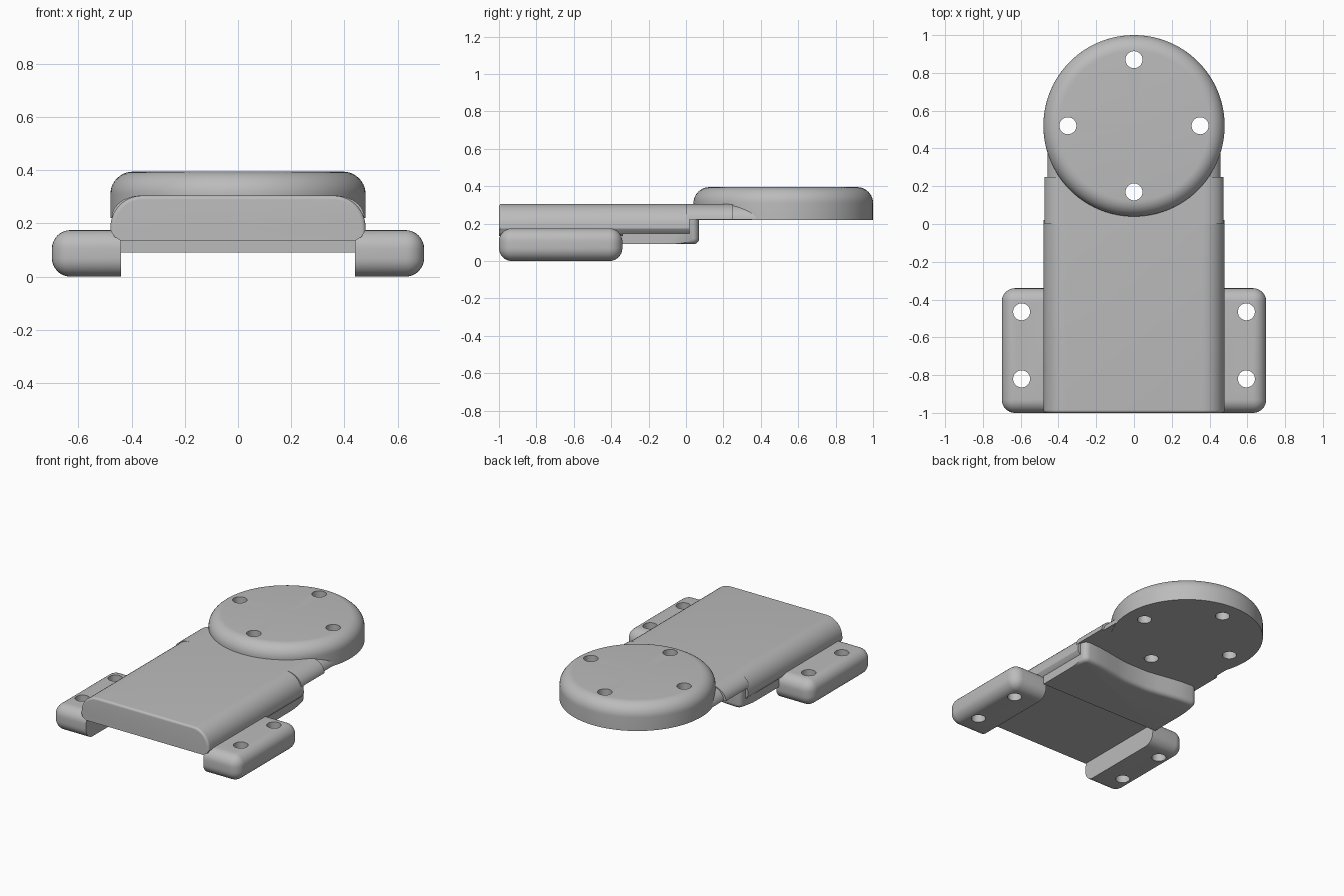
import bpy, bmesh, math
from mathutils import Vector

cube = bpy.data.objects.get("Cube")
if cube:
    bpy.data.objects.remove(cube, do_unlink=True)

grey = bpy.data.materials.new("plain_grey")
grey.use_nodes = True
colour = (0.5, 0.5, 0.5, 1)
grey.diffuse_color = colour
grey.node_tree.nodes["Principled BSDF"].inputs["Base Color"].default_value = colour


def prism(bm, points, axis, length):
    """Extrude a closed 3D outline by length along axis."""
    face = bm.faces.new([bm.verts.new(p) for p in points])
    new = bmesh.ops.extrude_face_region(bm, geom=[face])["geom"]
    bmesh.ops.translate(bm, verts=[v for v in new if isinstance(v, bmesh.types.BMVert)],
                        vec=Vector(axis) * length)
    bmesh.ops.recalc_face_normals(bm, faces=bm.faces[:])


def round_edges(bm, rule, radius, segments=8):
    """Bevel the edges whose two end points both satisfy the rule."""
    edges = [e for e in bm.edges if all(rule(v.co) for v in e.verts)]
    bmesh.ops.bevel(bm, geom=edges, offset=radius, segments=segments,
                    profile=0.5, affect='EDGES', clamp_overlap=True)


def arc(cx, cy, rx, ry, start, end, steps=10):
    angles = [math.radians(start + (end - start) * i / steps) for i in range(steps + 1)]
    return [(cx + rx * math.cos(a), cy + ry * math.sin(a)) for a in angles]


def mirrored(half):
    return half + [(-x, y) for x, y in reversed(half)]


def finish(name, bm, holes=()):
    """Make the object, drill vertical bolt holes and shade it."""
    mesh = bpy.data.meshes.new(name)
    bm.to_mesh(mesh)
    bm.free()
    mesh.materials.append(grey)
    obj = bpy.data.objects.new(name, mesh)
    bpy.context.collection.objects.link(obj)
    bpy.ops.object.select_all(action='DESELECT')
    for x, y in holes:
        bpy.ops.mesh.primitive_cylinder_add(vertices=32, radius=0.045, depth=2, location=(x, y, 0))
        drill = bpy.context.object
        drill.hide_render = True
        drill.data.materials.append(grey)
        bpy.context.view_layer.objects.active = obj
        mod = obj.modifiers.new("hole", 'BOOLEAN')
        mod.object, mod.operation, mod.solver = drill, 'DIFFERENCE', 'EXACT'
        bpy.ops.object.modifier_apply(modifier=mod.name)
        bpy.data.objects.remove(drill, do_unlink=True)
    bpy.ops.object.select_all(action='DESELECT')
    obj.select_set(True)
    bpy.context.view_layer.objects.active = obj
    bpy.ops.object.shade_smooth_by_angle(angle=math.radians(30))
    return obj


disc_y = 0.52
disc_holes = [(0.35, disc_y), (-0.35, disc_y), (0, disc_y + 0.35), (0, disc_y - 0.35)]

# Round mounting plate: turned profile with a rounded top rim
bm = bmesh.new()
rim = [(0, 0.22), (0.48, 0.22)] + arc(0.395, 0.31, 0.085, 0.085, 0, 90) + [(0, 0.395)]
verts = [bm.verts.new((r, disc_y, z)) for r, z in rim]
edges = [bm.edges.new(pair) for pair in zip(verts, verts[1:])]
bmesh.ops.spin(bm, geom=verts + edges, cent=(0, disc_y, 0), axis=(0, 0, 1),
               angle=2 * math.pi, steps=96)
bmesh.ops.remove_doubles(bm, verts=bm.verts[:], dist=0.0001)
bmesh.ops.recalc_face_normals(bm, faces=bm.faces[:])
finish("round_plate", bm, disc_holes)

# Main slab: rounded cross-section, softened front edge
bm = bmesh.new()
section = [(0.44, 0.135), (0.465, 0.15), (0.48, 0.175)] + arc(0.36, 0.185, 0.12, 0.12, 0, 90)
prism(bm, [(x, -1, z) for x, z in mirrored(section)], (0, 1, 0), 1.02)
round_edges(bm, lambda c: c.y < -0.99 and c.z > 0.17, 0.07)
finish("main_slab", bm)

# Rear arm: thinner continuation that runs under the round plate
for name, half_width, end in (("rear_arm", 0.475, 0.25), ("rear_arm_tip", 0.458, 0.66)):
    bm = bmesh.new()
    section = [(half_width, 0.223)] + arc(half_width - 0.11, 0.223, 0.11, 0.082, 0, 90)[1:]
    prism(bm, [(x, 0, z) for x, z in mirrored(section)], (0, 1, 0), end)
    finish(name, bm, disc_holes)

# Lower block: shallow hollow in the back wall, rounded lower rear edge
bm = bmesh.new()
half = [(0.46, -0.34)] + arc(0.42, 0.035, 0.04, 0.035, 0, 90, 4)
half += [(0.42 * (1 - t), 0.045 + 0.025 * math.cos(math.pi * t)) for t in (0.2, 0.4, 0.6, 0.8)]
prism(bm, [(x, y, 0.09) for x, y in mirrored(half)], (0, 0, 1), 0.14)
round_edges(bm, lambda c: c.z < 0.1 and not c.y < -0.33, 0.03, 5)
finish("lower_block", bm)

# Mounting feet: outer edges fully rounded, inner edges nearly square
for name, side in (("left_foot", 1), ("right_foot", -1)):
    bm = bmesh.new()
    outline = [(0.44, -1), (0.7, -1), (0.7, -0.34), (0.44, -0.34)]
    prism(bm, [(side * x, y, 0) for x, y in outline], (0, 0, 1), 0.175)
    outer = [e for e in bm.edges if any(abs(v.co.x) > 0.6 for v in e.verts)]
    bmesh.ops.bevel(bm, geom=outer, offset=0.07, segments=8, profile=0.5, affect='EDGES')
    finish(name, bm, [(side * 0.595, y) for y in (-0.82, -0.465)])
